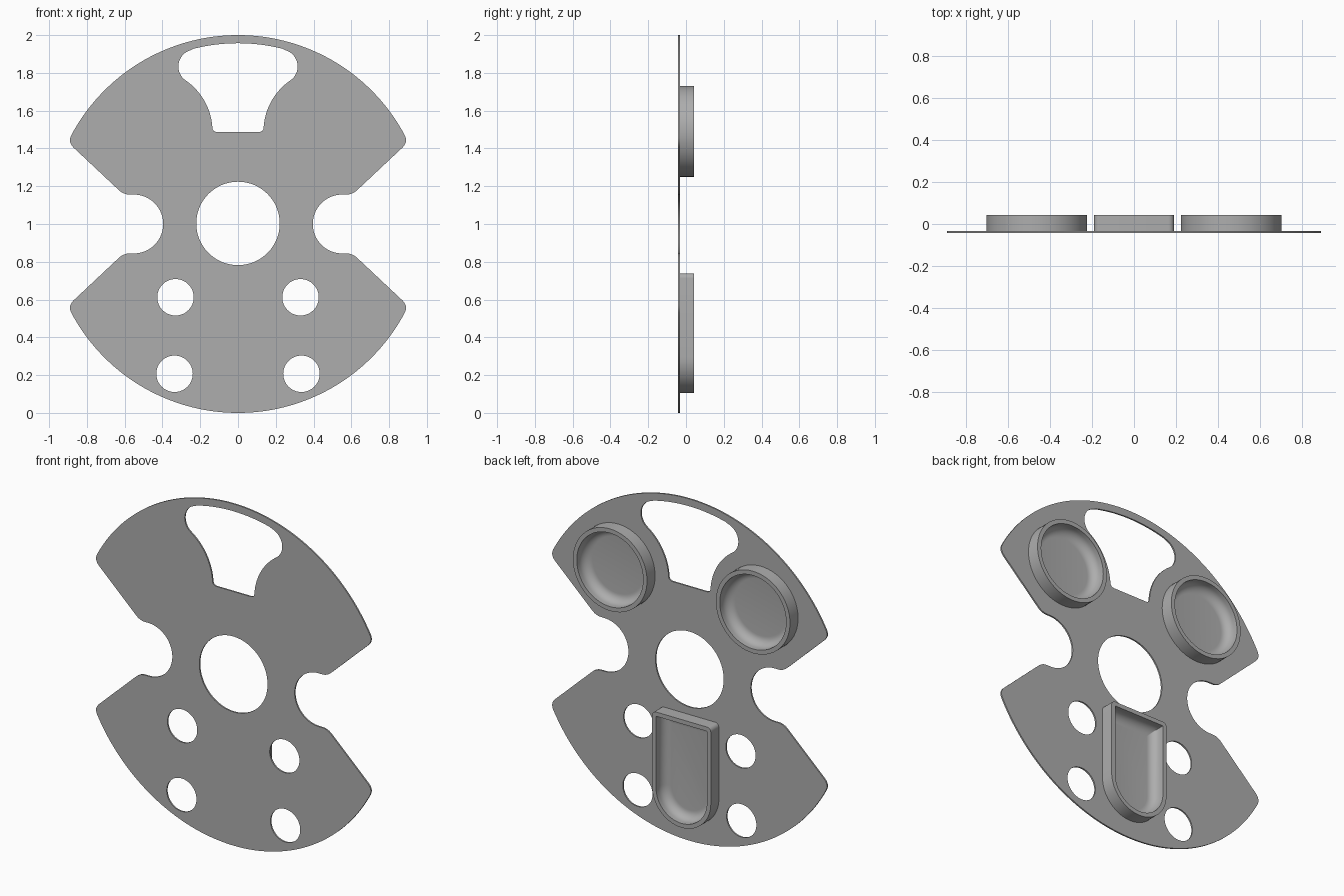
import bpy, bmesh
from math import sin, cos, radians, pi

cube = bpy.data.objects.get("Cube")
if cube:
    bpy.data.objects.remove(cube)

BACK, RIM = -0.033, 0.042      # back of the plate, rim of the cups
HALF = 0.0045                  # half the plate thickness
WALL, FILLET = 0.025, 0.05     # cup wall and inner floor rounding
CUP_X, CUP_Z, CUP_R = 0.463, 1.49, 0.24

grey = bpy.data.materials.new("plain grey")
grey.use_nodes = True
grey.diffuse_color = (0.42, 0.42, 0.42, 1)
grey.node_tree.nodes["Principled BSDF"].inputs["Base Color"].default_value = grey.diffuse_color


def arc(cx, cz, r, a, b, n=24):
    """Points on an arc from angle a to b in degrees."""
    angles = [radians(a + (b - a) * i / n) for i in range(n + 1)]
    return [(cx + r * cos(t), cz + r * sin(t)) for t in angles]


def corner(p, c, q, n=8):
    """Rounded corner from p to q, pulled towards c."""
    ts = [i / n for i in range(1, n)]
    return [tuple((1 - t) ** 2 * p[k] + 2 * t * (1 - t) * c[k] + t * t * q[k] for k in (0, 1))
            for t in ts]


def circle(cx, cz, r, n=64):
    return arc(cx, cz, r, 0, 360, n)[:-1]


def flip_x(points):
    return [(-x, z) for x, z in reversed(points)]


def flip_z(points):
    return [(x, 2 - z) for x, z in reversed(points)]


def finish(obj):
    obj.data.materials.clear()
    obj.data.materials.append(grey)
    bpy.ops.object.select_all(action='DESELECT')
    obj.select_set(True)
    bpy.context.view_layer.objects.active = obj
    bpy.ops.object.shade_smooth_by_angle(angle=radians(30))


# Plate outline: one upper right quarter, mirrored twice
notch = arc(0.552, 1, 0.156, 180, 90)
step = (0.608, 1.156)
step_in, step_out = (0.575, 1.156), (0.637, 1.185)
tip_in, tip, tip_out = (0.868, 1.402), (0.902, 1.433), (cos(radians(28)), 1 + sin(radians(28)))
quarter = notch + [step_in] + corner(step_in, step, step_out) + [step_out, tip_in]
quarter += corner(tip_in, tip, tip_out) + arc(0, 1, 1, 28, 90, 48)
upper = quarter + flip_x(quarter)[1:]
outline = upper + flip_z(upper)[1:-1]

# Window: straight foot, flanks concentric with the round cups, rounded lobes
foot, flank = (-0.108, 1.487), arc(-CUP_X, CUP_Z, 0.328, 4, 55.4)
side = [foot] + corner(foot, (-0.135, 1.487), flank[0]) + flank
side += arc(-0.2256, 1.834, 0.09, 235.4, 105.1)[1:]
side += arc(0, 1, 0.957, 105.1, 90, 16)[1:]
window = side + flip_x(side)[1:]

# Hub hole and four small holes
holes = [window, circle(0, 1.003, 0.221)]
for s in (-1, 1):
    holes += [circle(s * 0.331, 0.612, 0.0965), circle(s * 0.336, 0.207, 0.0965)]

# Flat plate as a filled, extruded curve
curve = bpy.data.curves.new("plate", 'CURVE')
curve.dimensions, curve.fill_mode, curve.extrude = '2D', 'BOTH', HALF
for loop in [outline] + holes:
    spline = curve.splines.new('POLY')
    spline.points.add(len(loop) - 1)
    for point, (x, z) in zip(spline.points, loop):
        point.co = (x, z, 0, 1)
    spline.use_cyclic_u = True
plate = bpy.data.objects.new("plate", curve)
bpy.context.collection.objects.link(plate)
bpy.ops.object.select_all(action='DESELECT')
plate.select_set(True)
bpy.context.view_layer.objects.active = plate
bpy.ops.object.convert(target='MESH')
bm = bmesh.new()
bm.from_mesh(plate.data)
for v in bm.verts:
    v.co = (v.co.x, BACK - HALF - v.co.z, v.co.y)
bmesh.ops.remove_doubles(bm, verts=bm.verts, dist=1e-5)
bmesh.ops.recalc_face_normals(bm, faces=bm.faces)
bm.to_mesh(plate.data)
bm.free()
finish(plate)


def cup(name, shape):
    """Hollow cup; shape(d) gives its outline moved inwards by d."""
    floor = BACK + 0.002
    levels = [(0, BACK - 0.003), (0, RIM), (WALL, RIM)]
    for i in range(9):
        t = pi / 2 * i / 8
        levels.append((WALL + FILLET * (1 - cos(t)), floor + FILLET * (1 - sin(t))))
    bm = bmesh.new()
    rings = [[bm.verts.new((x, y, z)) for x, z in shape(d)] for d, y in levels]
    for a, b in zip(rings, rings[1:]):
        for i in range(len(a)):
            bm.faces.new((a[i - 1], a[i], b[i], b[i - 1]))
    bm.faces.new(rings[0])
    bm.faces.new(rings[-1])
    bmesh.ops.recalc_face_normals(bm, faces=bm.faces)
    mesh = bpy.data.meshes.new(name)
    bm.to_mesh(mesh)
    bm.free()
    obj = bpy.data.objects.new(name, mesh)
    bpy.context.collection.objects.link(obj)
    finish(obj)


def arch(d):
    """Straight top with small corners, half-round bottom."""
    w, top, r = 0.19 - d, 0.738 - d, max(0.025 - d, 0.003)
    return (arc(0, 0.295, w, 180, 360, 40) + arc(w - r, top - r, r, 0, 90, 6)
            + arc(r - w, top - r, r, 90, 180, 6))


# Two round cups and one arched cup on the back
for name, s in (("left_round_cup", 1), ("right_round_cup", -1)):
    cup(name, lambda d, s=s: circle(s * CUP_X, CUP_Z, CUP_R - d))
cup("arched_cup", arch)
